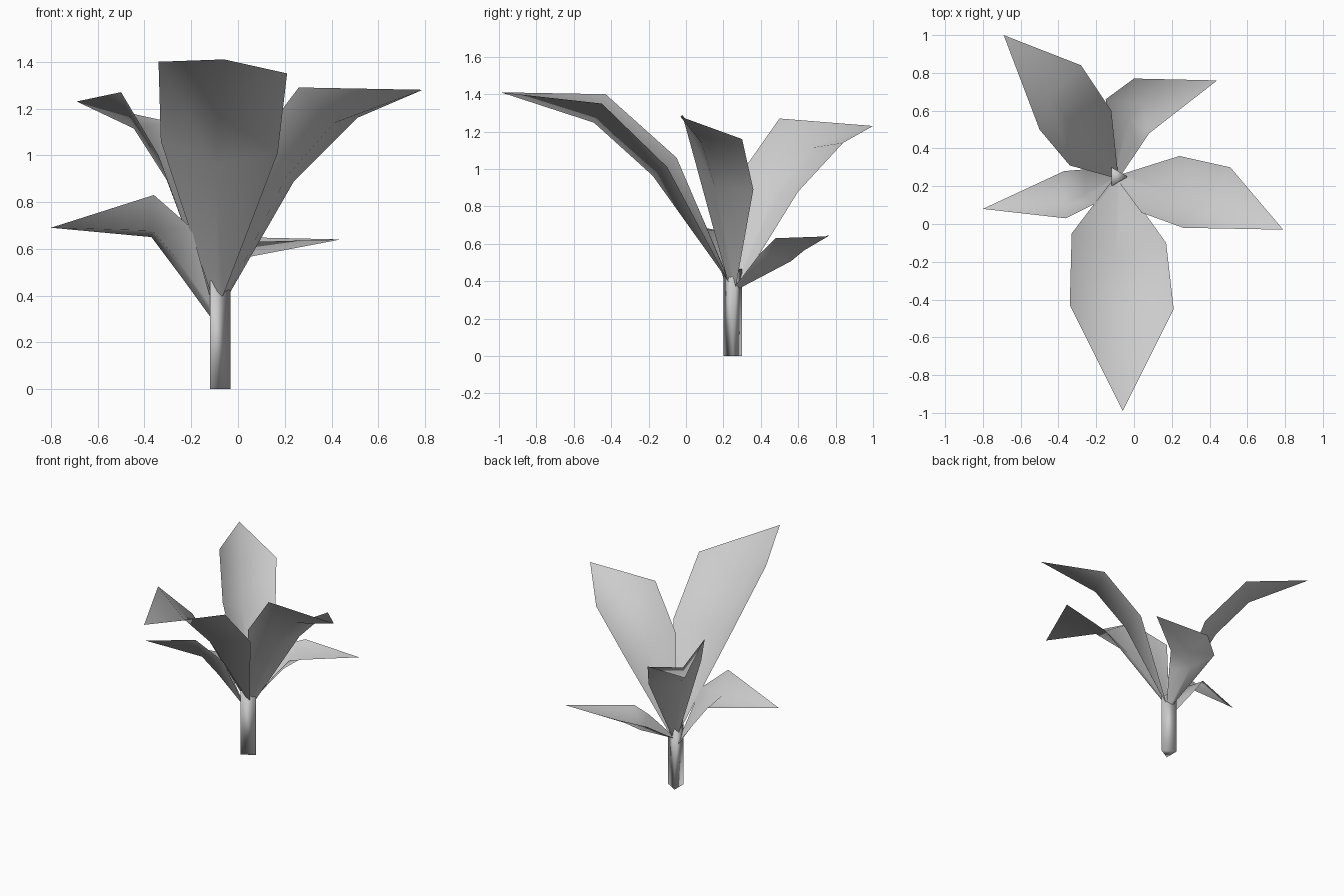
import bpy, bmesh, math
from mathutils import Vector

cube = bpy.data.objects.get("Cube")
if cube:
    bpy.data.objects.remove(cube, do_unlink=True)

grey = bpy.data.materials.new("plain_grey")
grey.use_nodes = True
tone = (0.6, 0.6, 0.6, 1)
grey.diffuse_color = tone
grey.node_tree.nodes["Principled BSDF"].inputs["Base Color"].default_value = tone


def finish(name, bm):
    """Turn a bmesh into a smooth, grey object."""
    mesh = bpy.data.meshes.new(name)
    for face in bm.faces:
        face.smooth = True
    bm.to_mesh(mesh)
    bm.free()
    mesh.materials.append(grey)
    obj = bpy.data.objects.new(name, mesh)
    bpy.context.collection.objects.link(obj)
    return obj


STEM = Vector((-0.09, 0.25, 0))


def leaf(name, base_height, near_pair, far_pair, tip):
    """Folded leaf: a narrow base, two wide stations with a sunken midrib, and a pointed tip.
    Each pair holds the left and right edge points, seen from the stem."""
    tip = Vector(tip)
    near_pair = [Vector(p) for p in near_pair]
    far_pair = [Vector(p) for p in far_pair]
    near_mid = sum(near_pair, Vector()) / 2
    far_mid = sum(far_pair, Vector()) / 2
    root = STEM + Vector((0, 0, base_height))

    # The base is a narrow strip, set a little outward from the stem axis
    out = near_mid - root
    out.z = 0
    root = root + out.normalized() * 0.02
    across = (near_pair[1] - near_pair[0]).normalized() * 0.025
    rows = [[root - across, root, root + across]]

    # Sink the midrib at right angles to the leaf for a V-shaped section
    for pair, mid, before, after in ((near_pair, near_mid, root, far_mid),
                                     (far_pair, far_mid, near_mid, tip)):
        side = pair[1] - pair[0]
        normal = side.cross(after - before).normalized()
        rows.append([pair[0], mid - normal * side.length * 0.25, pair[1]])

    bm = bmesh.new()
    grid = [[bm.verts.new(p) for p in row] for row in rows]
    point = bm.verts.new(tip)
    for low, high in zip(grid, grid[1:]):
        for i in range(2):
            bm.faces.new((low[i], low[i + 1], high[i + 1], high[i]))
    for i in range(2):
        bm.faces.new((grid[-1][i], grid[-1][i + 1], point))
    return finish(name, bm)


# Three-sided stem with a slanted top
bm = bmesh.new()
bmesh.ops.create_cone(bm, cap_ends=True, segments=3, radius1=0.058, radius2=0.058, depth=1)
turn = min(bm.verts, key=lambda v: -v.co.x).co
angle = math.atan2(turn.y, turn.x)
for v in bm.verts:
    top = v.co.z > 0
    x = v.co.x * math.cos(angle) + v.co.y * math.sin(angle)
    y = v.co.y * math.cos(angle) - v.co.x * math.sin(angle)
    v.co = STEM + Vector((x, y, 0.45 - 0.5 * x if top else 0))
finish("stem", bm)

# Tall leaves
leaf("front_leaf", 0.4,
     ((0.17, -0.1, 1.01), (-0.33, -0.05, 1.06)),
     ((0.21, -0.45, 1.35), (-0.34, -0.43, 1.4)),
     (-0.06, -0.99, 1.41))
leaf("left_leaf", 0.38,
     ((0.24, 0.36, 0.89), (0.04, 0.06, 1)),
     ((0.51, 0.3, 1.16), (0.26, -0.02, 1.29)),
     (0.79, -0.03, 1.28))
leaf("back_leaf", 0.38,
     ((-0.34, 0.31, 1), (-0.12, 0.6, 0.88)),
     ((-0.5, 0.5, 1.27), (-0.28, 0.84, 1.14)),
     (-0.69, 1, 1.23))

# Short leaves
leaf("low_back_leaf", 0.36,
     ((-0.15, 0.66, 0.6), (0.02, 0.39, 0.54)),
     ((0, 0.77, 0.65), (0.08, 0.48, 0.63)),
     (0.44, 0.76, 0.64))
leaf("low_right_leaf", 0.32,
     ((-0.2, 0.11, 0.69), (-0.25, 0.29, 0.49)),
     ((-0.36, 0.03, 0.83), (-0.37, 0.28, 0.65)),
     (-0.8, 0.08, 0.69))
